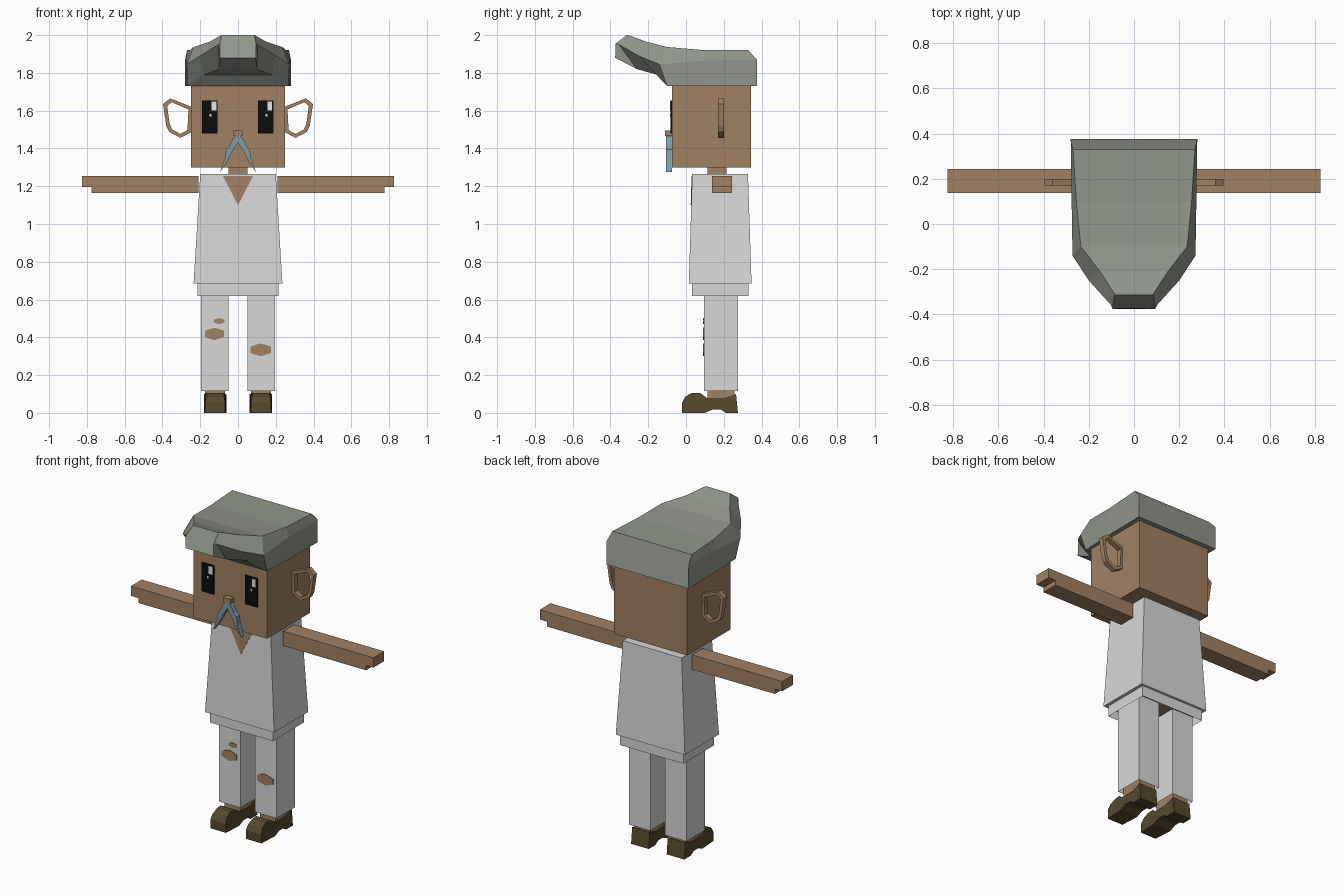
import bpy, bmesh
from math import cos, sin, pi

cube = bpy.data.objects.get("Cube")
if cube:
    bpy.data.objects.remove(cube, do_unlink=True)


def material(name, rgb):
    m = bpy.data.materials.new(name)
    m.use_nodes = True
    m.diffuse_color = (*rgb, 1)
    m.node_tree.nodes["Principled BSDF"].inputs["Base Color"].default_value = (*rgb, 1)
    return m


SKIN = material("brown skin", (0.36, 0.22, 0.127))
CLOTH = material("pale cloth", (0.69, 0.69, 0.69))
HAIR = material("grey hair", (0.28, 0.305, 0.26))
SHOE = material("dark leather", (0.093, 0.065, 0.027))
BLACK = material("eye black", (0.004, 0.004, 0.004))
WHITE = material("eye white", (0.8, 0.8, 0.78))
STEEL = material("blue grey moustache", (0.22, 0.33, 0.4))


def finish(name, bm, mat):
    bmesh.ops.recalc_face_normals(bm, faces=bm.faces)
    mesh = bpy.data.meshes.new(name)
    bm.to_mesh(mesh)
    bm.free()
    mesh.materials.append(mat)
    ob = bpy.data.objects.new(name, mesh)
    bpy.context.collection.objects.link(ob)
    return ob


def loft(name, rings, mat, caps=(True, True)):
    """Skin a list of equal-length closed rings of points."""
    bm = bmesh.new()
    vs = [[bm.verts.new(p) for p in r] for r in rings]
    n = len(vs[0])
    for a, b in zip(vs, vs[1:]):
        for i in range(n):
            j = (i + 1) % n
            bm.faces.new((a[i], a[j], b[j], b[i]))
    if caps[0]:
        bm.faces.new(vs[0])
    if caps[1]:
        bm.faces.new(vs[-1])
    return finish(name, bm, mat)


def rect(x, y, z):
    return [(x[0], y[0], z), (x[1], y[0], z), (x[1], y[1], z), (x[0], y[1], z)]


def box(name, x, y, z, mat, caps=(True, True)):
    return loft(name, [rect(x, y, z[0]), rect(x, y, z[1])], mat, caps)


def slab(name, outline, y0, y1, mat):
    """Extrude an x-z outline along y."""
    return loft(name, [[(x, y, z) for x, z in outline] for y in (y0, y1)], mat)


# Head, neck and nose
box("head", (-0.25, 0.25), (-0.075, 0.345), (1.3, 1.78), SKIN)
box("neck", (-0.05, 0.05), (0.115, 0.215), (1.24, 1.31), SKIN)
box("nose", (-0.025, 0.025), (-0.11, -0.07), (1.465, 1.495), SKIN)

# Hair: each section is bottom, shoulder and top as (half width, y, z)
sections = [
    [(0.28, 0.375, 1.73), (0.28, 0.375, 1.87), (0.27, 0.33, 1.92)],
    [(0.276, 0.1, 1.73), (0.276, 0.1, 1.865), (0.255, 0.1, 1.92)],
    [(0.268, -0.1, 1.73), (0.272, -0.14, 1.845), (0.235, -0.1, 1.937)],
    [(0.18, -0.15, 1.79), (0.2, -0.25, 1.89), (0.15, -0.21, 1.965)],
    [(0.1, -0.26, 1.82), (0.105, -0.355, 1.95), (0.088, -0.305, 2.0)],
    [(0.095, -0.375, 1.88), (0.095, -0.372, 1.955), (0.086, -0.315, 2.0)],
]
loft("hair", [s + [(-x, y, z) for x, y, z in reversed(s)] for s in sections], HAIR)

# Moustache
half = [(0.025, 1.455), (0.047, 1.41), (0.062, 1.395), (0.07, 1.345),
        (0.095, 1.275), (0.058, 1.33), (0.03, 1.385)]
slab("moustache", [(0, 1.475)] + half + [(0, 1.43)] +
     [(-x, z) for x, z in reversed(half)], -0.105, -0.075, STEEL)

# Eyes with their highlights
for side, cx in (("right", -0.15), ("left", 0.146)):
    box(side + "_eye", (cx - 0.041, cx + 0.041), (-0.083, -0.075), (1.478, 1.655), BLACK)
    box(side + "_eye_highlight", (cx + 0.01, cx + 0.035), (-0.086, -0.082), (1.6, 1.648), WHITE)
    box(side + "_eye_glint", (cx, cx + 0.01), (-0.086, -0.082), (1.57, 1.583), WHITE)

# Shirt and neckline
loft("shirt", [rect((-0.235, 0.235), (0.015, 0.347), 0.685),
               rect((-0.2, 0.2), (0.033, 0.328), 1.265)], CLOTH)
neckline = [(-0.08, 1.255), (0.08, 1.255), (0, 1.1)]
loft("neckline", [[(x, 0.033 - (1.265 - z) * 0.031 + d, z) for x, z in neckline]
                  for d in (-0.003, 0.003)], SKIN)

# Waist, open underneath
box("trouser_waist", (-0.215, 0.215), (0.033, 0.332), (0.62, 0.69), CLOTH, (False, True))
box("hips", (-0.2, 0.2), (0.05, 0.315), (0.66, 0.68), SKIN)


def ripped_hole(name, cx, cz, w, h):
    pts = []
    for i in range(12):
        a = 2 * pi * i / 12
        r = 1 if i % 2 else 0.88
        pts.append((cx + w * r * cos(a), cz + h * r * sin(a)))
    slab(name, pts, 0.091, 0.099, SKIN)


ripped_hole("right_knee_hole", -0.124, 0.418, 0.058, 0.033)
ripped_hole("right_small_hole", -0.1, 0.486, 0.032, 0.016)
ripped_hole("left_knee_hole", 0.12, 0.334, 0.062, 0.034)

# Limbs, ears and shoes for both sides
arm = [(0.21, 1.165), (0.775, 1.165), (0.775, 1.195), (0.825, 1.195),
       (0.825, 1.255), (0.21, 1.255)]
ear_outer = [(0.245, 1.62), (0.36, 1.665), (0.397, 1.635), (0.38, 1.52),
             (0.365, 1.488), (0.305, 1.456), (0.25, 1.485)]
ear_inner = [(0.262, 1.607), (0.352, 1.645), (0.375, 1.625), (0.362, 1.53),
             (0.348, 1.5), (0.305, 1.477), (0.268, 1.497)]
# Shoe profile as (y, z, half width)
shoe = [(-0.02, 0.0, 0.053), (-0.02, 0.055, 0.053), (-0.005, 0.085, 0.048),
        (0.03, 0.105, 0.045), (0.075, 0.105, 0.05), (0.11, 0.08, 0.058),
        (0.2, 0.078, 0.06), (0.265, 0.1, 0.06), (0.275, 0.0, 0.06),
        (0.21, 0.0, 0.06), (0.185, 0.018, 0.06), (0.14, 0.018, 0.06),
        (0.1, 0.0, 0.06)]
for side, s in (("right", -1), ("left", 1)):
    slab(side + "_arm", [(s * x, z) for x, z in arm], 0.138, 0.243, SKIN)

    rings = [[(s * x, y, z) for x, z in loop] for loop, y in
             ((ear_outer, 0.17), (ear_outer, 0.2), (ear_inner, 0.2),
              (ear_inner, 0.17), (ear_outer, 0.17))]
    ear = loft(side + "_ear", rings, SKIN, (False, False))
    bm = bmesh.new()
    bm.from_mesh(ear.data)
    bmesh.ops.remove_doubles(bm, verts=bm.verts, dist=0.0001)
    bmesh.ops.recalc_face_normals(bm, faces=bm.faces)
    bm.to_mesh(ear.data)
    bm.free()

    leg_x = sorted((s * 0.05, s * 0.195))
    box(side + "_trouser_leg", leg_x, (0.095, 0.275), (0.115, 0.67), CLOTH, (False, True))
    ankle_x = sorted((s * 0.068, s * 0.174))
    box(side + "_ankle", ankle_x, (0.115, 0.258), (0.06, 0.17), SKIN)
    loft(side + "_shoe", [[(s * 0.121 + d * w, y, z) for y, z, w in shoe]
                          for d in (-1, 1)], SHOE)
